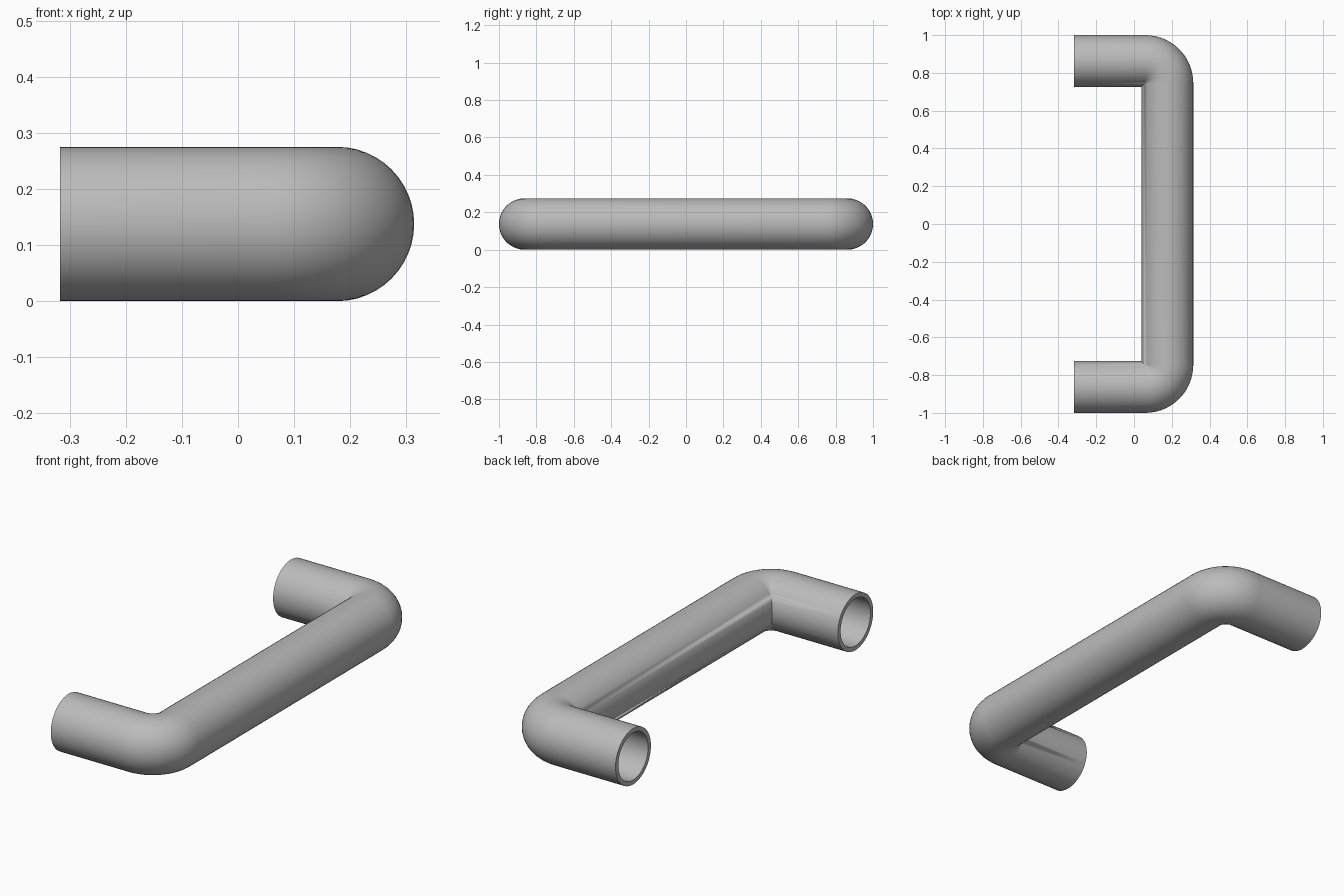
import bpy, bmesh, math

cube = bpy.data.objects.get("Cube")
if cube:
    bpy.data.objects.remove(cube, do_unlink=True)

R_OUT, R_IN = 0.1375, 0.116      # tube radii
BEND = 0.117                     # bend radius of the centre line
X_END, X_BAR, Y_LEG = -0.317, 0.1765, 0.8625
SIDES, STEPS = 48, 14

grey = bpy.data.materials.new("satin grey")
grey.use_nodes = True
colour = (0.5, 0.5, 0.5, 1)
grey.diffuse_color = colour
grey.node_tree.nodes["Principled BSDF"].inputs["Base Color"].default_value = colour


def section(bm, radius, t):
    """Ring around the upper bend at angle t; t=None is the open leg end."""
    ring = []
    for i in range(SIDES):
        a = 2 * math.pi * i / SIDES
        d, z = radius * math.cos(a), R_OUT + radius * math.sin(a)   # d points to the inside
        if t is None:
            x, y = X_END, Y_LEG - d
        elif d > BEND:                       # tight inside corner becomes a mitre
            x, y = X_BAR - d, Y_LEG - d
        else:
            x = X_BAR - BEND + (BEND - d) * math.sin(t)
            y = Y_LEG - BEND + (BEND - d) * math.cos(t)
        ring.append(bm.verts.new((x, y, z)))
    return ring


def bridge(bm, a, b):
    for i in range(SIDES):
        j = (i + 1) % SIDES
        bm.faces.new((a[i], a[j], b[j], b[i]))


def wall(bm, radius):
    """Sweep one wall from the upper leg end, round both bends, to the lower leg end."""
    angles = [None] + [math.pi / 2 * k / STEPS for k in range(STEPS + 1)]
    upper = [section(bm, radius, t) for t in angles]
    lower = [section(bm, radius, t) for t in reversed(angles)]
    for ring in lower:
        for v in ring:
            v.co.y = -v.co.y
    rings = upper + lower
    for a, b in zip(rings, rings[1:]):
        bridge(bm, a, b)
    return rings[0], rings[-1]


# Hollow bent tube: outer wall, bore and the two end rims
bm = bmesh.new()
outer, inner = wall(bm, R_OUT), wall(bm, R_IN)
for o, i in zip(outer, inner):
    bridge(bm, o, i)
bmesh.ops.remove_doubles(bm, verts=bm.verts, dist=1e-5)
bmesh.ops.recalc_face_normals(bm, faces=bm.faces)
mesh = bpy.data.meshes.new("handle_tube")
bm.to_mesh(mesh)
bm.free()
mesh.materials.append(grey)
handle = bpy.data.objects.new("handle_tube", mesh)
bpy.context.collection.objects.link(handle)

bpy.ops.object.select_all(action='DESELECT')
handle.select_set(True)
bpy.context.view_layer.objects.active = handle
bpy.ops.object.shade_smooth_by_angle(angle=math.radians(35))
